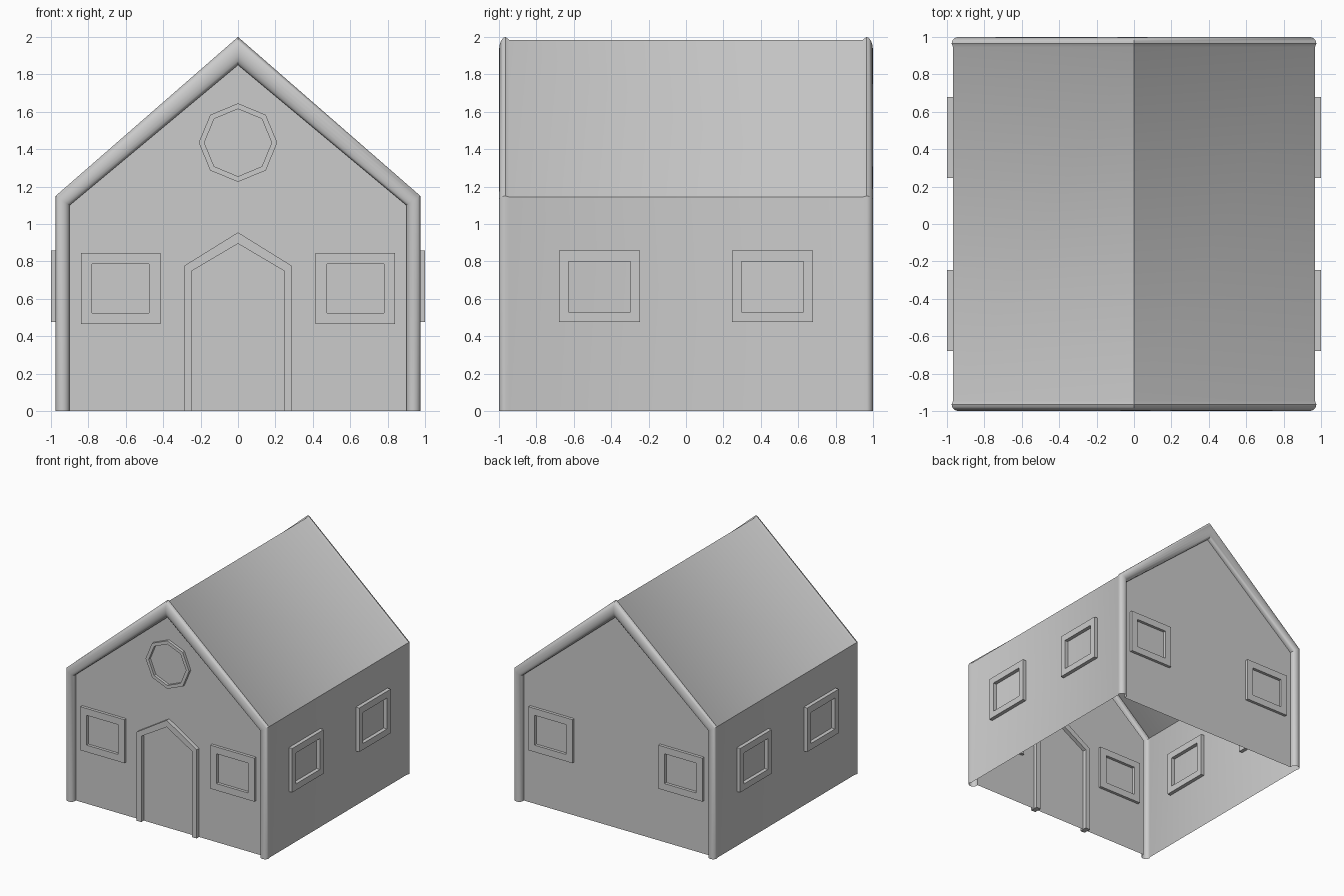
import bpy, bmesh, math
from mathutils import Matrix

if "Cube" in bpy.data.objects:
    bpy.data.objects.remove(bpy.data.objects["Cube"])

OUTER = [(-0.975, 0), (-0.975, 1.15), (0, 2.0), (0.975, 1.15), (0.975, 0)]
INNER = [(-0.9, 0), (-0.9, 1.10), (0, 1.85), (0.9, 1.10), (0.9, 0)]
WALL = 0.95


def finish(name, bm, angle):
    bmesh.ops.recalc_face_normals(bm, faces=bm.faces)
    me = bpy.data.meshes.new(name)
    bm.to_mesh(me)
    bm.free()
    ob = bpy.data.objects.new(name, me)
    bpy.context.collection.objects.link(ob)
    bpy.ops.object.select_all(action='DESELECT')
    ob.select_set(True)
    bpy.context.view_layer.objects.active = ob
    bpy.ops.object.shade_smooth_by_angle(angle=math.radians(angle))
    return ob


def house_shell():
    # rounded gable trim section: (inset towards the inner outline, y)
    front = [(1.0, -WALL)]
    for i in range(9):
        a = math.pi * i / 8
        front.append((0.5 + 0.5 * math.cos(a), -0.965 - 0.035 * math.sin(a)))
    front.append((0.1, -0.945))
    section = front + [(t, -y) for t, y in reversed(front)]
    bm = bmesh.new()
    rings = []
    for t, y in section:
        rings.append([bm.verts.new((o[0] + (i[0] - o[0]) * t, y, o[1] + (i[1] - o[1]) * t))
                      for o, i in zip(OUTER, INNER)])
    for a, b in zip(rings, rings[1:]):
        for k in range(4):
            bm.faces.new((a[k], a[k + 1], b[k + 1], b[k]))
    # gable walls, open underneath
    bm.faces.new(rings[0])
    bm.faces.new(rings[-1])
    finish("house_shell", bm, 35)


def frame(name, outer, inner, near, far, rot=0, closed=True):
    # hollow frame built facing -y, then turned about z
    bm = bmesh.new()
    loops = [[bm.verts.new((x, y, z)) for x, z in pts]
             for pts, y in ((outer, near), (inner, near), (inner, far), (outer, far))]
    n = len(outer)
    for k in range(n if closed else n - 1):
        j = (k + 1) % n
        for a, b in zip(loops, loops[1:] + loops[:1]):
            bm.faces.new((a[k], a[j], b[j], b[k]))
    if not closed:
        bm.faces.new([l[0] for l in loops])
        bm.faces.new([l[-1] for l in loops])
    bm.transform(Matrix.Rotation(math.radians(rot), 4, 'Z'))
    finish(name, bm, 20)


def rect(cx, cz, hx, hz):
    return [(cx - hx, cz - hz), (cx + hx, cz - hz), (cx + hx, cz + hz), (cx - hx, cz + hz)]


def octagon(r):
    return [(r * math.sin(k * math.pi / 4), 1.435 + r * math.cos(k * math.pi / 4)) for k in range(8)]


def arch(w, side, top):
    return [(-w, 0), (-w, side), (0, top), (w, side), (w, 0)]


house_shell()

# windows: two on every wall
for s in (-1, 1):
    for wall, rot in (("front", 0), ("back", 180)):
        frame(f"{wall}_window", rect(s * 0.6275, 0.655, 0.2125, 0.19),
              rect(s * 0.6275, 0.655, 0.1525, 0.13), -0.975, -0.925, rot)
    for wall, rot in (("right", 90), ("left", -90)):
        frame(f"{wall}_window", rect(s * 0.4625, 0.667, 0.2175, 0.192),
              rect(s * 0.4625, 0.665, 0.165, 0.135), -1.0, -0.935, rot)

# round gable window and door surround, front only
frame("gable_window", octagon(0.21), octagon(0.18), -0.975, -0.925)
frame("door_frame", arch(0.29, 0.775, 0.955), arch(0.245, 0.75, 0.895), -0.985, -0.915, closed=False)
